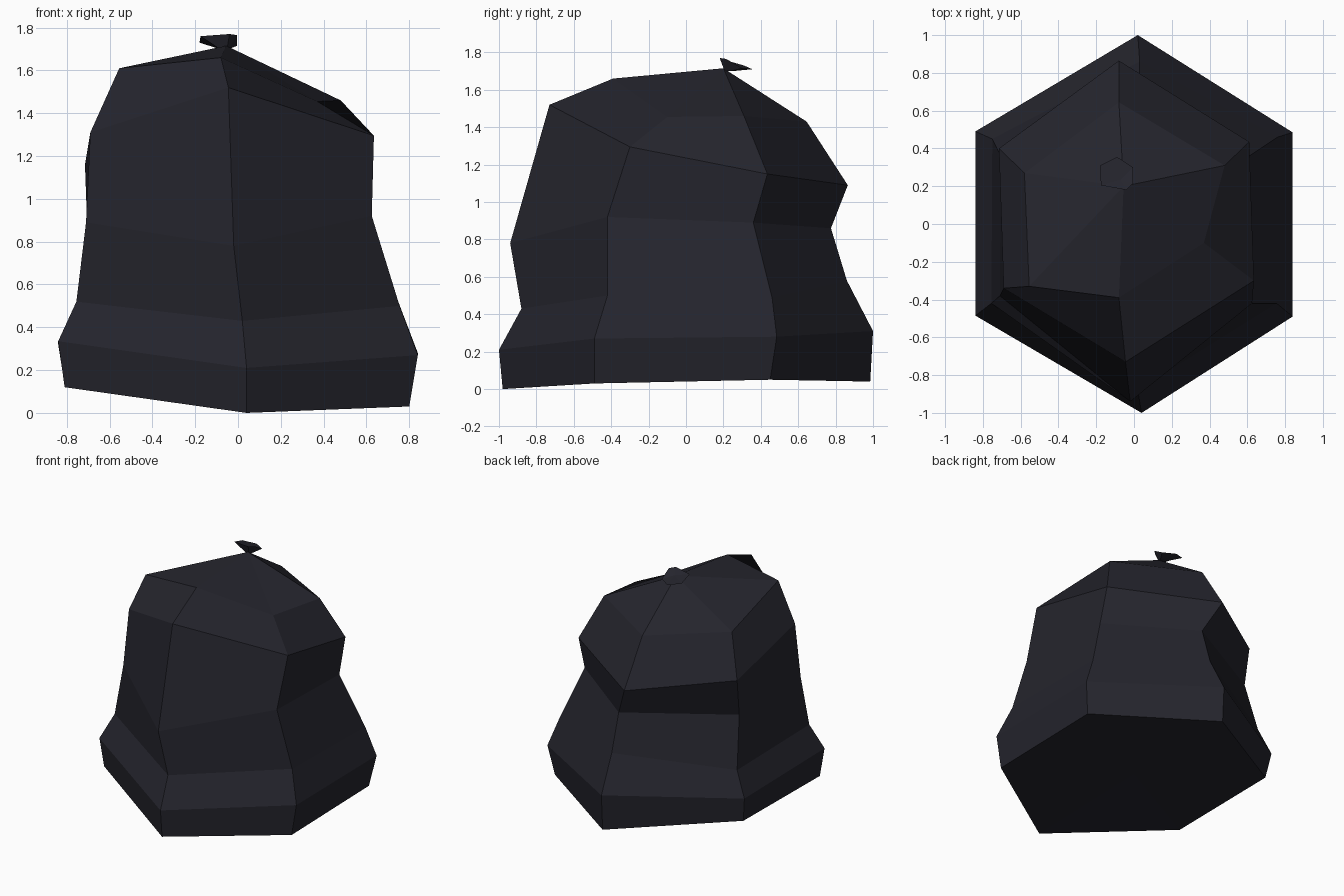
import bpy, bmesh
from mathutils import Vector

if "Cube" in bpy.data.objects:
    bpy.data.objects.remove(bpy.data.objects["Cube"])

mat = bpy.data.materials.new("dark plastic")
mat.diffuse_color = (0.018, 0.018, 0.026, 1)
mat.use_nodes = True
mat.node_tree.nodes["Principled BSDF"].inputs["Base Color"].default_value = mat.diffuse_color


def loft(name, rings, start, end):
    """Skin a stack of equal-sized rings, closing both ends with fans to a point."""
    bm = bmesh.new()
    vs = [[bm.verts.new(p) for p in ring] for ring in rings]
    n = len(vs[0])
    a, b = bm.verts.new(start), bm.verts.new(end)
    for i in range(n):
        j = (i + 1) % n
        for lo, hi in zip(vs, vs[1:]):
            bm.faces.new((lo[i], lo[j], hi[j], hi[i]))
        bm.faces.new((vs[0][j], vs[0][i], a))
        bm.faces.new((vs[-1][i], vs[-1][j], b))
    bmesh.ops.recalc_face_normals(bm, faces=bm.faces)
    mesh = bpy.data.meshes.new(name)
    bm.to_mesh(mesh)
    bm.free()
    mesh.materials.append(mat)
    obj = bpy.data.objects.new(name, mesh)
    bpy.context.collection.objects.link(obj)
    return obj


# Sack body: one bottom-to-top profile for each of the six corner folds
front = [(.04, -.98, 0), (.04, -1, .21), (.02, -.88, .43),
         (-.02, -.94, .78), (-.045, -.73, 1.52), (-.08, -.39, 1.66)]
front_right = [(.80, -.49, .03), (.84, -.49, .27), (.755, -.42, .50),
               (.625, -.42, .92), (.635, -.30, 1.295), (.37, -.10, 1.455)]
back_right = [(.80, .45, .05), (.84, .485, .28), (.76, .46, .49),
              (.61, .36, .89), (.61, .435, 1.15), (.48, .31, 1.46)]
back = [(.02, .985, .04), (.02, 1, .31), (.03, .86, .58),
        (.03, .775, .86), (-.08, .865, 1.09), (-.08, .645, 1.43)]
back_left = [(-.81, .46, .13), (-.84, .49, .32), (-.75, .45, .50),
             (-.705, .36, .88), (-.715, .40, 1.16), (-.58, .27, 1.45)]
front_left = [(-.81, -.47, .12), (-.84, -.485, .335), (-.755, -.42, .52),
              (-.71, -.38, .89), (-.69, -.34, 1.31), (-.555, -.33, 1.61)]
folds = [front, front_right, back_right, back, back_left, front_left]
loft("sack_body", list(zip(*folds)), (0, 0, .06), (-.055, .20, 1.715))

# Tied top: a narrow neck flaring to a tilted, slightly dished hexagon
rim = [(-.04, .18, 1.77), (-.005, .215, 1.765), (-.005, .30, 1.715),
       (-.09, .355, 1.71), (-.18, .31, 1.73), (-.175, .205, 1.76)]
pinch = Vector((-.055, .215, 1.70))
neck = [pinch + (Vector(p) - pinch) * .25 for p in rim]
for p in neck:
    p.z = 1.70
loft("tied_top", [neck, rim], pinch, (-.07, .235, 1.735))
